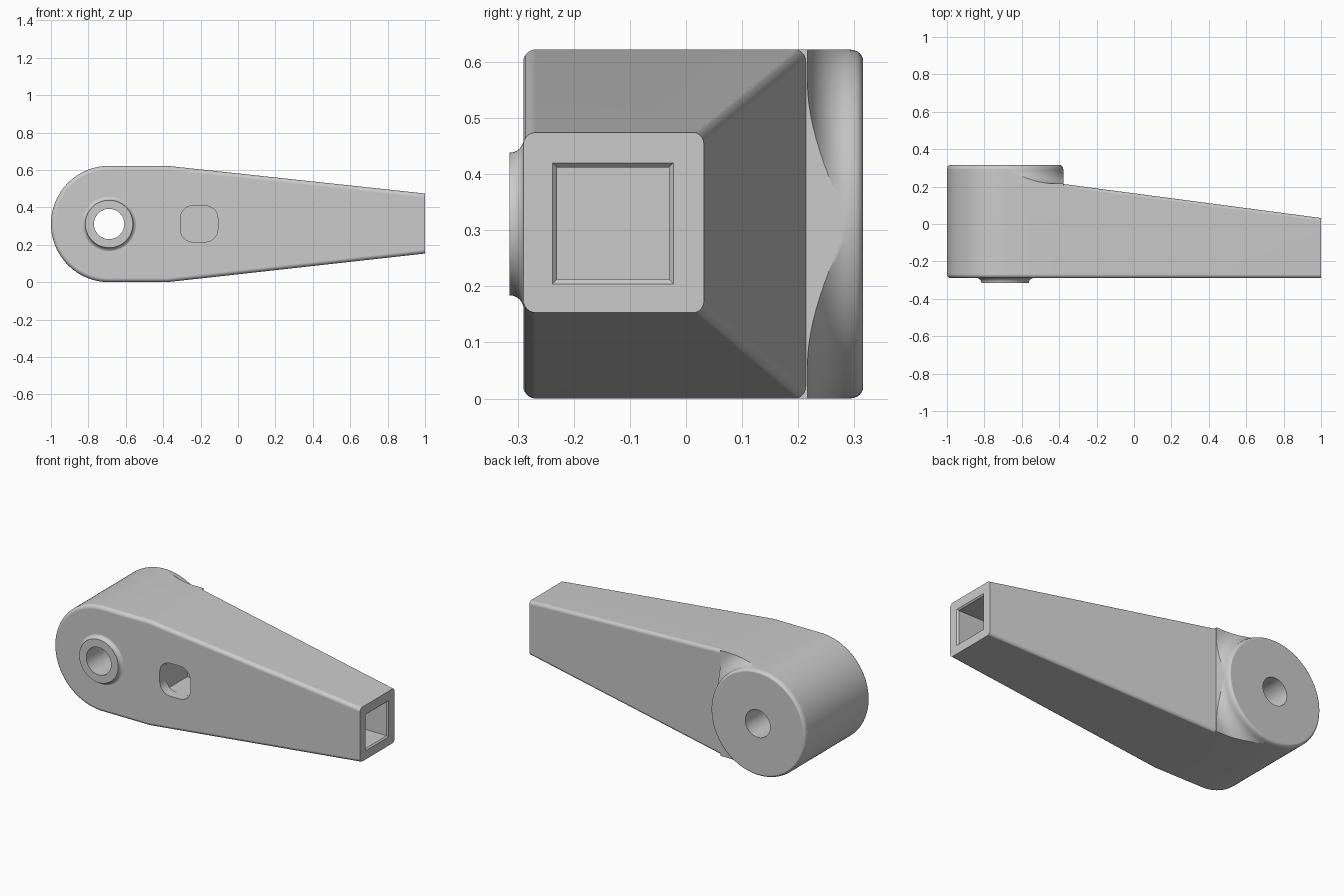
import bpy, bmesh
from math import sin, cos, pi, radians

cube = bpy.data.objects.get("Cube")
if cube:
    bpy.data.objects.remove(cube, do_unlink=True)

R = 0.311            # radius of the round head
CX, CZ = -0.689, R   # pivot axis, along y
FRONT, BACK = -0.29, 0.315
NECK = -0.38         # where the tapered arm begins
ROUND = 0.022        # rounding of the long edges


def arc(cx, cy, r, a0, a1, n=8):
    angles = [radians(a0 + (a1 - a0) * i / n) for i in range(n + 1)]
    return [(cx + r * cos(a), cy + r * sin(a)) for a in angles]


def solid(name, rings, closed=False):
    """Skin equal loops of points into an object; cap the ends unless closed."""
    bm = bmesh.new()
    loops = [[bm.verts.new(p) for p in ring] for ring in rings]
    n = len(loops[0])
    pairs = list(zip(loops, loops[1:]))
    if closed:
        pairs.append((loops[-1], loops[0]))
    else:
        bm.faces.new(loops[0])
        bm.faces.new(loops[-1])
    for a, b in pairs:
        for i in range(n):
            j = (i + 1) % n
            bm.faces.new((a[i], a[j], b[j], b[i]))
    bm.normal_update()
    bmesh.ops.recalc_face_normals(bm, faces=bm.faces[:])
    mesh = bpy.data.meshes.new(name)
    bm.to_mesh(mesh)
    bm.free()
    obj = bpy.data.objects.new(name, mesh)
    bpy.context.collection.objects.link(obj)
    return obj


def prism(name, outline, y0, y1):
    return solid(name, [[(x, y, z) for x, z in outline] for y in (y0, y1)])


def revolve(name, profile, segments=96):
    """Spin a closed (radius, y) profile about the pivot axis."""
    turns = [2 * pi * (i + 0.5) / segments for i in range(segments)]
    return solid(name, [[(CX + r * cos(t), y, CZ + r * sin(t)) for r, y in profile]
                        for t in turns], closed=True)


def combine(target, tool, operation):
    mod = target.modifiers.new("combine", 'BOOLEAN')
    mod.operation = operation
    mod.solver = 'EXACT'
    mod.object = tool
    with bpy.context.temp_override(object=target, active_object=target):
        bpy.ops.object.modifier_apply(modifier=mod.name)
    bpy.data.objects.remove(tool, do_unlink=True)


# Body: round head and tapered arm, with a rounded front rim
def body_outline(inset):
    return arc(CX, CZ, R - inset, 90, 270, 48) + [
        (NECK, inset), (1, 0.153 + inset), (1, 0.474 - inset), (NECK, 2 * R - inset)]


steps = [(ROUND - u, FRONT + ROUND - v) for v, u in arc(0, 0, ROUND, 0, 90, 6)]
steps.append((0, BACK))
body = solid("crank_arm", [[(x, y, z) for x, z in body_outline(inset)]
                           for inset, y in steps])


# Sloping back of the arm, with rounded long edges
def back_section(x):
    t = (x - NECK) / (1 - NECK)
    y = 0.214 - 0.182 * t
    low, high = 0.153 * t - 0.001, 2 * R - 0.148 * t + 0.001
    inner = y - ROUND
    pts = [(0.6, low - 0.1), (inner, low - 0.1)]
    pts += arc(inner, low + ROUND, ROUND, -90, 0, 6)
    pts += arc(inner, high - ROUND, ROUND, 0, 90, 6)
    pts += [(inner, high + 0.1), (0.6, high + 0.1)]
    return [(x, py, pz) for py, pz in pts]


back_cutter = solid("back_cutter", [back_section(NECK + 0.004), back_section(1.05)])
combine(body, back_cutter, 'DIFFERENCE')

# Rear boss: rounded lip and a concave flare down to the arm
lip = arc(0.29, 0.2955, 0.0203, 90, 0, 6)
flare = [(r, 0.293 + (y - 0.293) * 0.85)
         for r, y in arc(0.402, 0.293, 0.09, 180, 270, 12)]
ring = lip + flare + [(0.7, flare[-1][1]), (0.7, 0.4), (0.29, 0.4)]
combine(body, revolve("flare_cutter", ring), 'DIFFERENCE')

# Front pad around the pivot hole, with a concave foot
foot = arc(0.153, -0.315, 0.026, 180, 90, 8)
pad = [(0.05, -0.315)] + foot + [(0.153, -0.25), (0.05, -0.25)]
combine(body, revolve("pivot_pad", pad), 'UNION')

# Pivot hole
hole = arc(CX, CZ, 0.081, 0, 360, 64)[:-1]
combine(body, prism("hole_cutter", hole, -0.5, 0.5), 'DIFFERENCE')

# Square socket running in from the narrow end, with a slight lead-in
corners = ((-1, -1), (1, -1), (1, 1), (-1, 1))
socket = [[(x, -0.13 + a * h, CZ + 0.001 + b * h) for a, b in corners]
          for x, h in ((-0.31, 0.1), (0.992, 0.1), (1.01, 0.117))]
combine(body, solid("socket_cutter", socket), 'DIFFERENCE')

# Rounded window opening from the front into the socket
window = []
for sx, sz, start in ((1, 1, 0), (-1, 1, 90), (-1, -1, 180), (1, -1, 270)):
    window += arc(-0.208 + sx * 0.032, CZ + 0.001 + sz * 0.029, 0.068,
                  start, start + 90, 8)
combine(body, prism("window_cutter", window, -0.5, -0.1), 'DIFFERENCE')

# One grey material
grey = bpy.data.materials.new("plain_grey")
grey.use_nodes = True
colour = (0.6, 0.6, 0.6, 1)
grey.diffuse_color = colour
grey.node_tree.nodes["Principled BSDF"].inputs["Base Color"].default_value = colour
body.data.materials.clear()
body.data.materials.append(grey)

# Smooth shading with sharp edges kept
bpy.ops.object.select_all(action='DESELECT')
body.select_set(True)
bpy.context.view_layer.objects.active = body
bpy.ops.object.shade_smooth_by_angle(angle=radians(30))
weighted = body.modifiers.new("weighted_normals", 'WEIGHTED_NORMAL')
weighted.keep_sharp = True
